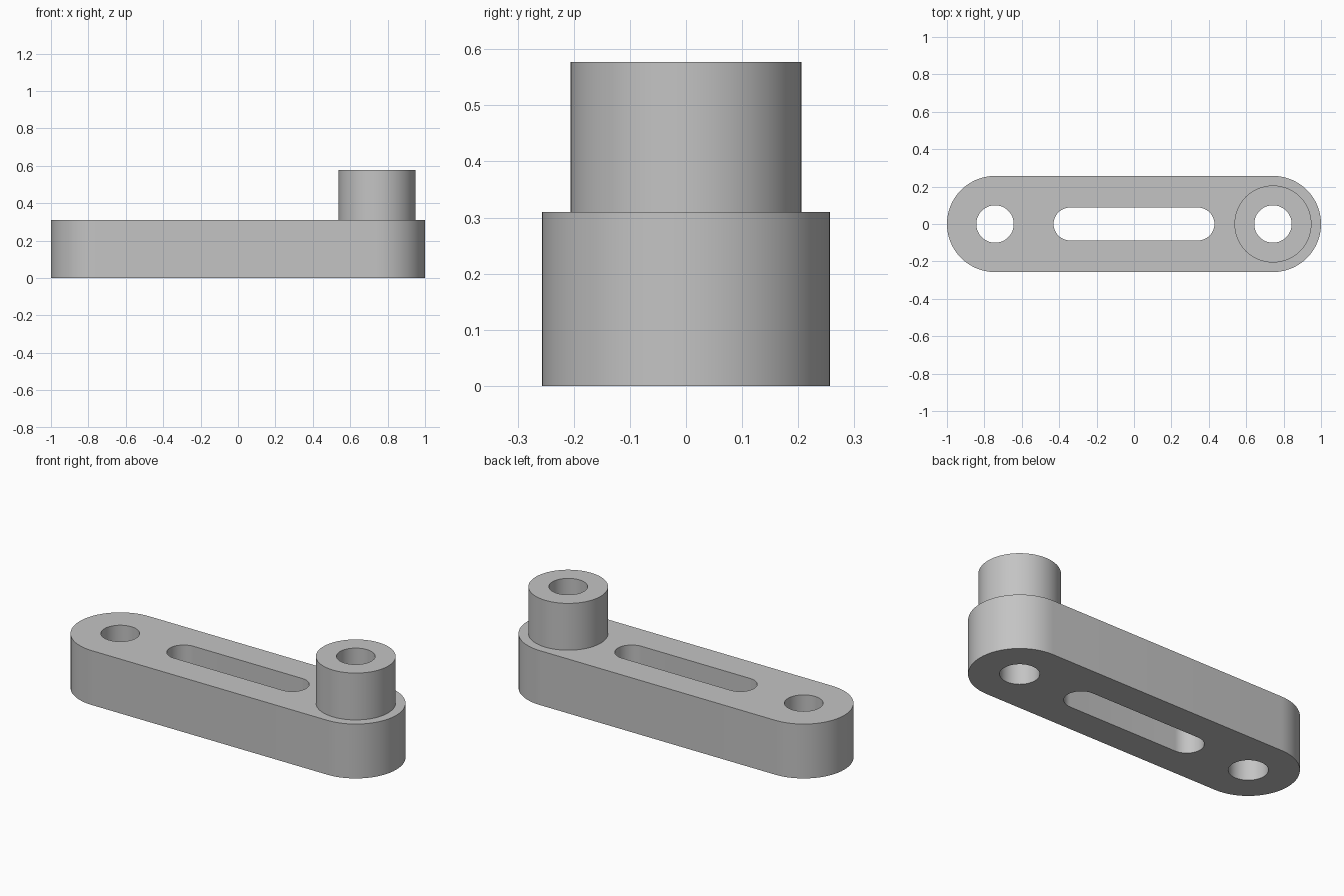
import bpy
import bmesh
from math import pi, sin, cos, radians

if "Cube" in bpy.data.objects:
    bpy.data.objects.remove(bpy.data.objects["Cube"], do_unlink=True)

PIVOT = 0.743          # distance of each hole from the middle
ARM_TOP, BOSS_TOP = 0.31, 0.577
ARM_R, BOSS_R, HOLE_R, SLOT_R = 0.257, 0.206, 0.1, 0.088
SLOT_HALF = 0.342      # straight half length of the slot
SEGMENTS = 64

bm = bmesh.new()


def ring(x, radius, z, half=0.0):
    """Closed loop of vertices: a circle, or a stadium when half > 0."""
    verts = []
    for side in (1, -1):
        for i in range(SEGMENTS // 2 + (1 if half else 0)):
            a = side * pi / 2 - pi / 2 - pi / 2 + 2 * pi * i / SEGMENTS
            if side == 1:
                a = -pi / 2 + 2 * pi * i / SEGMENTS
            else:
                a = pi / 2 + 2 * pi * i / SEGMENTS
            verts.append(bm.verts.new((x + side * half + radius * cos(a), radius * sin(a), z)))
    for i, v in enumerate(verts):
        bm.edges.new((verts[i - 1], v))
    return verts


def wall(low, high):
    for i in range(len(low)):
        bm.faces.new((low[i - 1], low[i], high[i], high[i - 1]))


def cap(*rings):
    edges = [bm.edges.get((r[i - 1], r[i])) for r in rings for i in range(len(r))]
    bmesh.ops.triangle_fill(bm, edges=edges, use_beauty=True, normal=(0, 0, 1))


# Loops at the underside, the arm top and the boss top
outline = [ring(0, ARM_R, z, PIVOT) for z in (0, ARM_TOP)]
slot = [ring(0, SLOT_R, z, SLOT_HALF) for z in (0, ARM_TOP)]
plain_hole = [ring(-PIVOT, HOLE_R, z) for z in (0, ARM_TOP)]
boss = [ring(PIVOT, BOSS_R, z) for z in (ARM_TOP, BOSS_TOP)]
bore = [ring(PIVOT, HOLE_R, z) for z in (0, BOSS_TOP)]

# Upright walls, then flat faces
for pair in (outline, slot, plain_hole, boss, bore):
    wall(*pair)
cap(outline[0], slot[0], plain_hole[0], bore[0])
cap(outline[1], slot[1], plain_hole[1], boss[0])
cap(boss[1], bore[1])
bmesh.ops.recalc_face_normals(bm, faces=bm.faces[:])

mesh = bpy.data.meshes.new("link_arm")
bm.to_mesh(mesh)
bm.free()
arm = bpy.data.objects.new("link_arm", mesh)
bpy.context.collection.objects.link(arm)

# Single grey finish
grey = bpy.data.materials.new("plain_grey")
grey.use_nodes = True
colour = (0.55, 0.55, 0.55, 1)
grey.diffuse_color = colour
grey.node_tree.nodes["Principled BSDF"].inputs["Base Color"].default_value = colour
mesh.materials.append(grey)

bpy.ops.object.select_all(action="DESELECT")
arm.select_set(True)
bpy.context.view_layer.objects.active = arm
bpy.ops.object.shade_smooth_by_angle(angle=radians(30))
